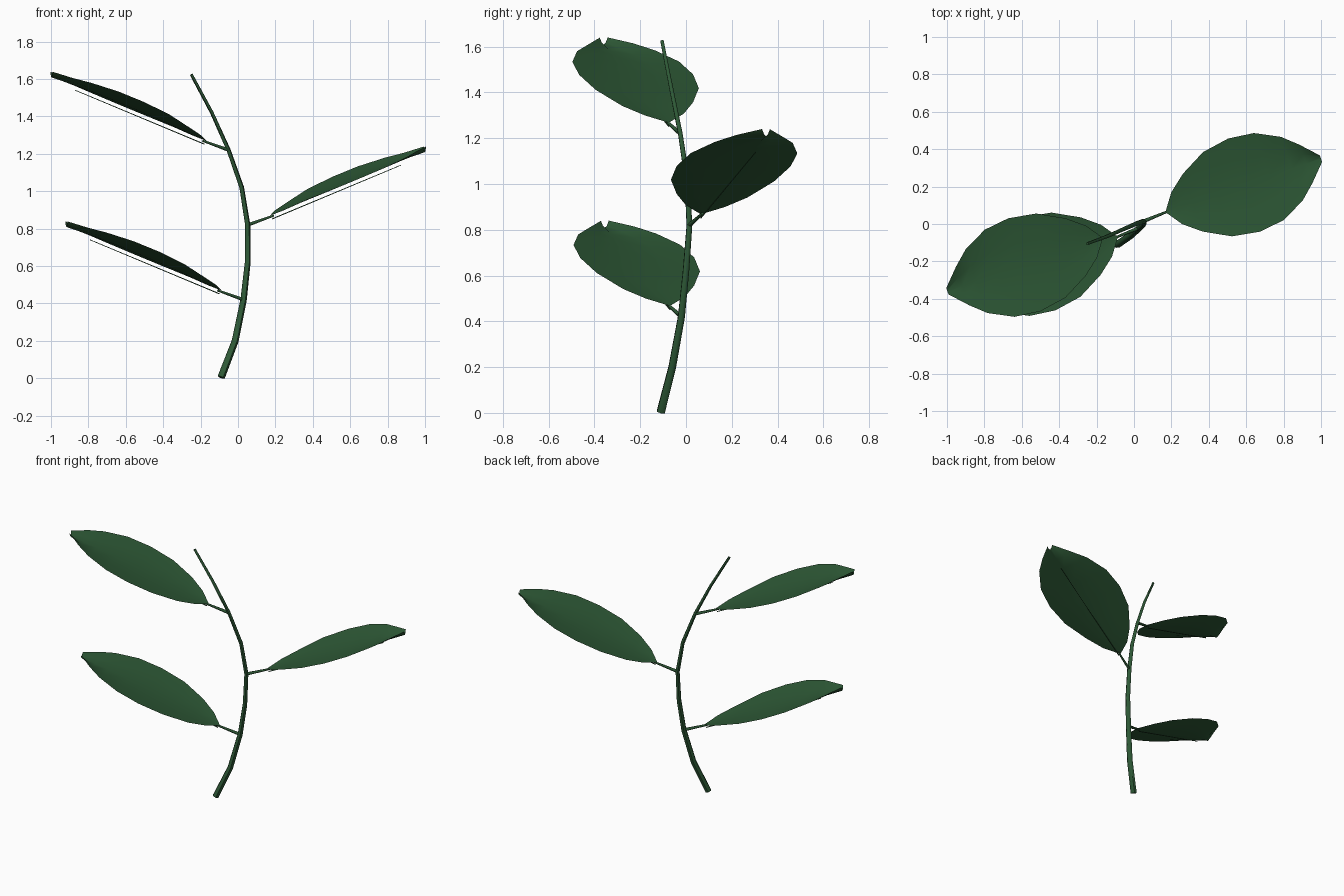
import bpy
import bmesh
from math import pi
from mathutils import Vector, Matrix

cube = bpy.data.objects.get("Cube")
if cube:
    bpy.data.objects.remove(cube, do_unlink=True)

# One green for the whole sprig
green = bpy.data.materials.new("leaf_green")
green.use_nodes = True
color = (0.027, 0.1, 0.037, 1)
green.diffuse_color = color
bsdf = next(n for n in green.node_tree.nodes if n.type == 'BSDF_PRINCIPLED')
bsdf.inputs["Base Color"].default_value = color
bsdf.inputs["Roughness"].default_value = 0.8


def tube(name, points, radii, matrix=Matrix()):
    """Tapered round tube through the points, as a mesh."""
    curve = bpy.data.curves.new(name, 'CURVE')
    curve.dimensions = '3D'
    curve.bevel_depth = 1
    curve.bevel_resolution = 1
    curve.use_fill_caps = True
    spline = curve.splines.new('POLY')
    spline.points.add(len(points) - 1)
    for p, co, r in zip(spline.points, points, radii):
        p.co = (*(matrix @ Vector(co)), 1)
        p.radius = r
    obj = bpy.data.objects.new(name, curve)
    bpy.context.collection.objects.link(obj)
    curve.materials.append(green)
    bpy.ops.object.select_all(action='DESELECT')
    obj.select_set(True)
    bpy.context.view_layer.objects.active = obj
    bpy.ops.object.convert(target='MESH')
    bpy.ops.object.shade_smooth_by_angle(angle=pi / 3)


# Leaf rows: distance along, half width, midline lift, sideways tilt, cupping
LEAF_ROWS = [(0, 0.006, 0, 0, 0), (0.06, 0.09, 0, 0.008, 0.01),
             (0.15, 0.163, 0.005, 0.014, 0.015), (0.29, 0.238, 0.01, 0.028, 0.022),
             (0.44, 0.263, 0.013, 0.034, 0.024), (0.58, 0.246, 0.013, 0.032, 0.026),
             (0.71, 0.18, 0.01, 0.022, 0.026), (0.79, 0.108, 0.005, 0.01, 0.028),
             (0.875, 0.018, 0, 0.002, 0.03)]
LEAF_BASE = Vector((0.12, 0.05, 0.05))
ALONG = Vector((0.946, 0.325, 0))
ACROSS = Vector((-0.325, 0.946, 0))
SLOPE = 0.41


def leaf_blade(name, matrix):
    """Cupped, slightly tilted sheet that rises away from the stem."""
    bm = bmesh.new()
    rows = []
    for u, width, lift, tilt, cup in LEAF_ROWS:
        row = []
        for t in (-1, -0.5, 0, 0.5, 1):
            p = LEAF_BASE + ALONG * u + ACROSS * (width * t)
            p.z += SLOPE * (p.x - LEAF_BASE.x) + lift + tilt * t + cup * t * t
            row.append(bm.verts.new(matrix @ p))
        rows.append(row)
    for a, b in zip(rows, rows[1:]):
        for i in range(len(a) - 1):
            bm.faces.new((a[i], b[i], b[i + 1], a[i + 1])).smooth = True
    mesh = bpy.data.meshes.new(name)
    bm.to_mesh(mesh)
    bm.free()
    mesh.materials.append(green)
    bpy.context.collection.objects.link(bpy.data.objects.new(name, mesh))


# Bowed main stem
stem = [(-0.09, -0.11, 0.005), (-0.015, -0.06, 0.2), (0.03, -0.02, 0.42),
        (0.052, 0.0, 0.62), (0.052, 0.015, 0.82), (0.02, 0.005, 1.02),
        (-0.05, -0.025, 1.22), (-0.14, -0.065, 1.42), (-0.25, -0.105, 1.625)]
tube("stem", stem, [0.02 - 0.0015 * i for i in range(len(stem))])

# Leaves alternate sides up the stem
for label, index, turn in (("lower", 2, pi), ("middle", 4, 0), ("upper", 6, pi)):
    place = Matrix.Translation(stem[index]) @ Matrix.Rotation(turn, 4, 'Z')
    leaf_blade(label + "_leaf", place)
    tube(label + "_leaf_stalk", [(0, 0, 0), LEAF_BASE + ALONG * 0.02], (0.01, 0.006), place)
    tube(label + "_leaf_midrib", [(0.13, 0.05, 0.032), (0.82, 0.29, 0.32)], (0.003, 0.002), place)
